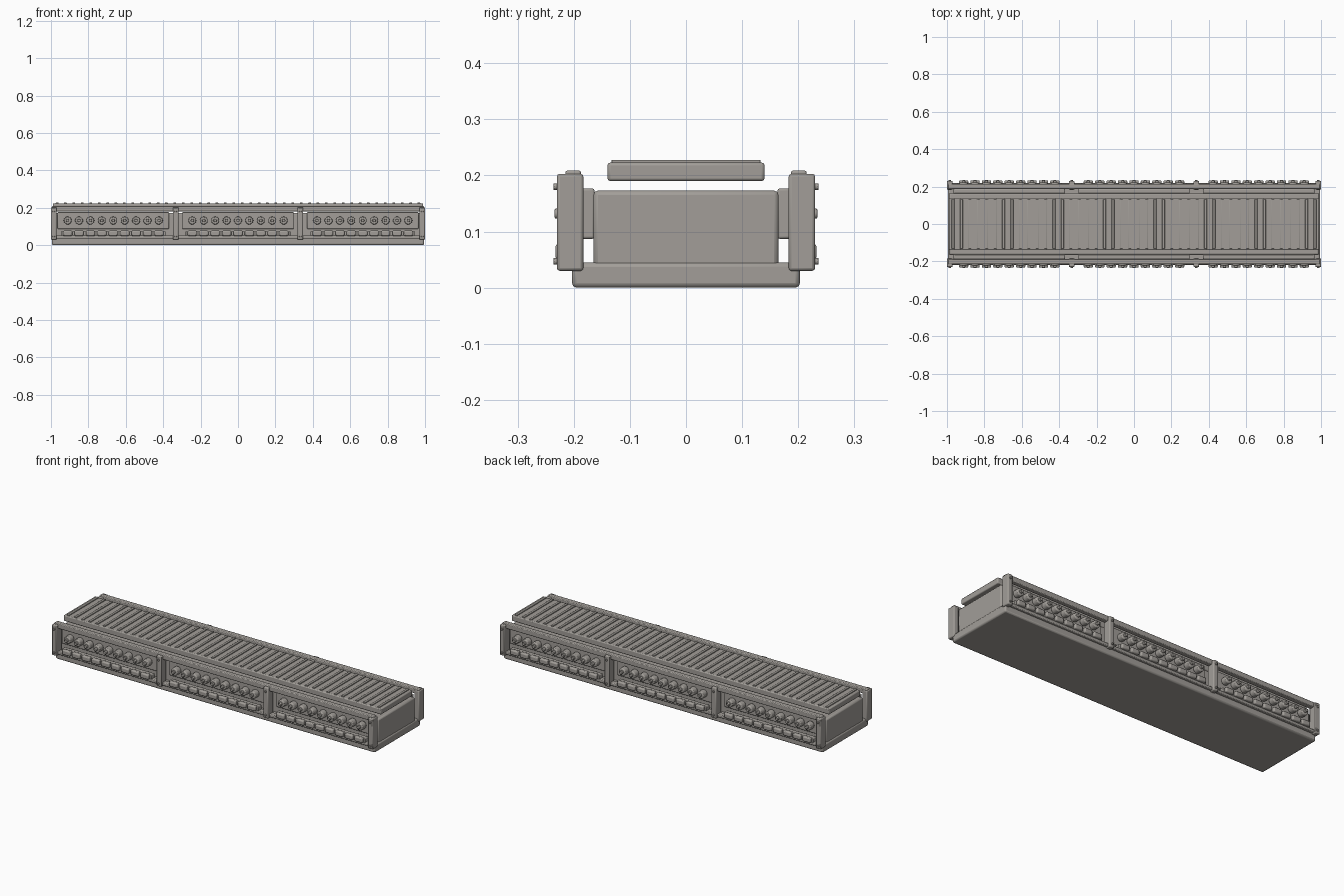
import bpy, math

if "Cube" in bpy.data.objects:
    bpy.data.objects.remove(bpy.data.objects["Cube"])

grey = bpy.data.materials.new("warm_grey")
grey.diffuse_color = (0.36, 0.34, 0.315, 1)
grey.use_nodes = True
grey.node_tree.nodes["Principled BSDF"].inputs["Base Color"].default_value = grey.diffuse_color


def finish(obj, name, bevel):
    obj.name = name
    obj.data.materials.append(grey)
    if bevel:
        mod = obj.modifiers.new("rounded_edges", 'BEVEL')
        mod.width = bevel
        mod.segments = 2
        mod.limit_method = 'ANGLE'
    bpy.ops.object.shade_smooth_by_angle(angle=math.radians(35))
    return obj


def box(name, x, y, z, bevel=0.004):
    """Box from (low, high) pairs on each axis."""
    lo, hi = zip(x, y, z)
    bpy.ops.mesh.primitive_cube_add(size=1, location=[(a + b) / 2 for a, b in zip(lo, hi)])
    obj = bpy.context.object
    obj.scale = [b - a for a, b in zip(lo, hi)]
    bpy.ops.object.transform_apply(location=False, rotation=False, scale=True)
    return finish(obj, name, bevel)


def disc(name, x, z, y0, y1, side, radius, bevel=0.002, sides=16):
    """Cylinder pointing out of the front or back side."""
    bpy.ops.mesh.primitive_cylinder_add(vertices=sides, radius=radius, depth=y1 - y0,
                                        location=(x, side * (y0 + y1) / 2, z),
                                        rotation=(math.pi / 2, 0, 0))
    return finish(bpy.context.object, name, bevel)


def span(side, a, b):
    return tuple(sorted((side * a, side * b)))


# Body
box("base_plate", (-0.995, 0.995), (-0.203, 0.203), (0, 0.045), 0.008)
box("core", (-0.99, 0.99), (-0.165, 0.165), (0.03, 0.173), 0.008)

# Top grille
box("top_slab", (-0.99, 0.99), (-0.14, 0.14), (0.19, 0.223), 0.005)
for i in range(44):
    x = -0.9675 + i * 0.045
    box("top_slat", (x - 0.007, x + 0.007), (-0.133, 0.133), (0.22, 0.228), 0.0015)

# Both long sides
for s in (-1, 1):
    box("top_rail", (-0.995, 0.995), span(s, 0.187, 0.215), (0.18, 0.209))
    box("bottom_rail", (-0.995, 0.995), span(s, 0.187, 0.218), (0.035, 0.052))

    # Posts with bolts
    for x in (-0.985, -0.333, 0.333, 0.985):
        box("post", (x - 0.015, x + 0.015), span(s, 0.183, 0.23), (0.03, 0.203), 0.005)
        for z in (0.047, 0.18):
            disc("post_bolt", x, z, 0.228, 0.236, s, 0.006, 0.001, 10)

    # Bays: backing panel, round knobs and a row of small blocks
    for cx in (-0.667, 0, 0.667):
        box("bay_panel", (cx - 0.298, cx + 0.298), span(s, 0.163, 0.187), (0.087, 0.177))
        box("block_strip", (cx - 0.28, cx + 0.28), span(s, 0.187, 0.218), (0.05, 0.074), 0.003)
        for k in range(9):
            x = cx + (k - 4) * 0.061
            disc("knob", x, 0.132, 0.185, 0.222, s, 0.021, 0.005, 20)
            disc("knob_cap", x, 0.132, 0.22, 0.234, s, 0.009, 0.002, 12)
            box("block", (x - 0.025, x + 0.025), span(s, 0.21, 0.233), (0.05, 0.078), 0.006)
